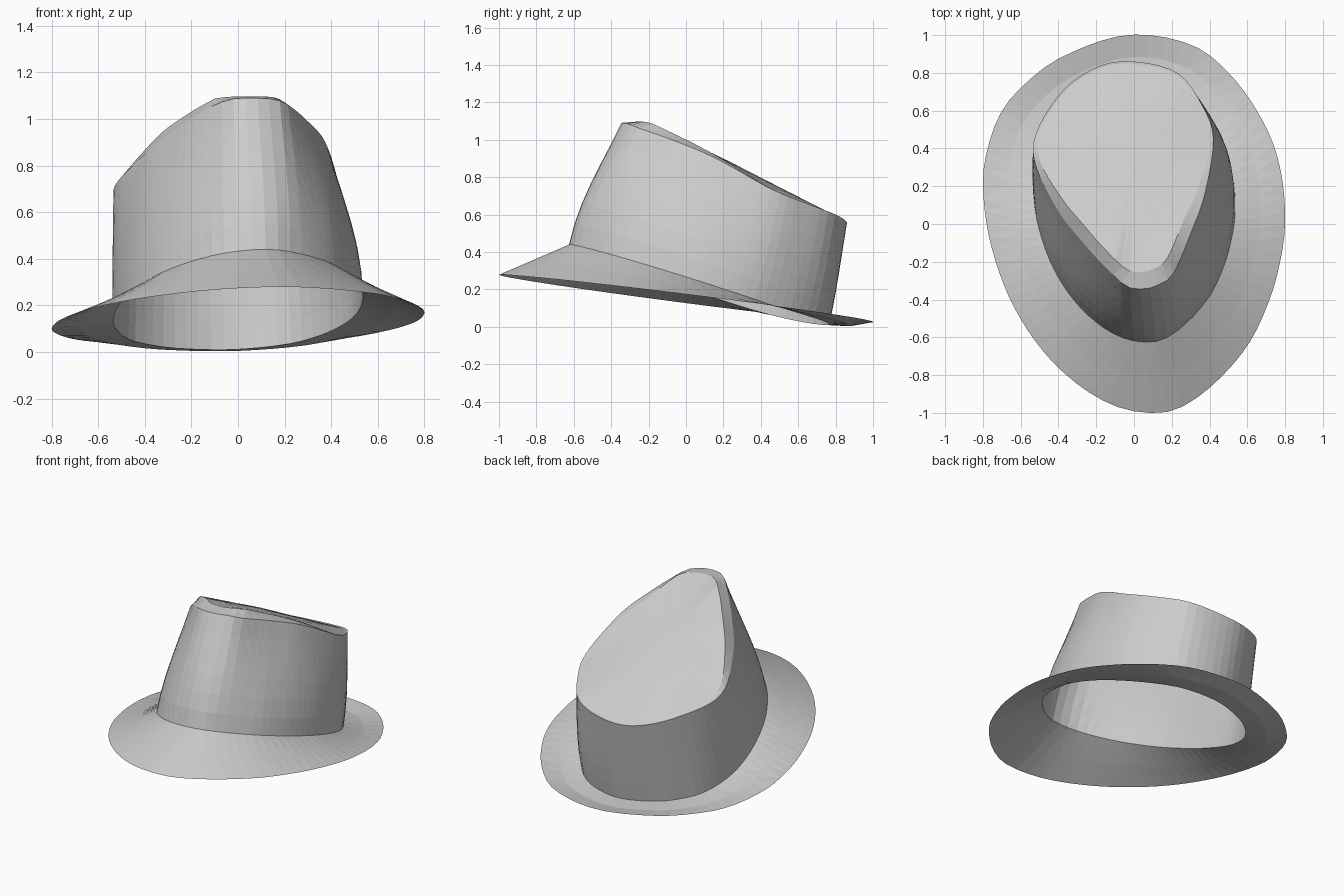
import bpy, bmesh, math
from mathutils import Vector

SEGMENTS = 72

cube = bpy.data.objects.get("Cube")
if cube:
    bpy.data.objects.remove(cube, do_unlink=True)

felt = bpy.data.materials.new("grey_felt")
felt.use_nodes = True
grey = (0.6, 0.6, 0.6, 1)
felt.diffuse_color = grey
felt.node_tree.nodes["Principled BSDF"].inputs["Base Color"].default_value = grey


def catmull(a, b, c, d, t):
    return 0.5 * (2 * b + (c - a) * t + (2 * a - 5 * b + 4 * c - d) * t * t
                  + (3 * b - a - 3 * c + d) * t ** 3)


def ring_by_angle(points, centre):
    """Smooth a closed outline and sample it at even angles about a centre."""
    pts = [Vector(p) for p in points]
    n, steps = len(pts), 40
    dense = [catmull(pts[i - 1], pts[i], pts[(i + 1) % n], pts[(i + 2) % n], s / steps)
             for i in range(n) for s in range(steps)]
    ring = []
    for k in range(SEGMENTS):
        a = math.tau * k / SEGMENTS
        ray = Vector((math.cos(a), math.sin(a)))
        ring.append(max(dense, key=lambda p: (p.xy - centre).normalized().dot(ray)).copy())
    return ring


def loft(name, rings, cap=None):
    """Skin a stack of rings into one sheet, optionally closed by a centre point."""
    bm = bmesh.new()
    loops = [[bm.verts.new(p) for p in ring] for ring in rings]
    for low, high in zip(loops, loops[1:]):
        for i in range(SEGMENTS):
            j = (i + 1) % SEGMENTS
            bm.faces.new((low[i], low[j], high[j], high[i]))
    if cap:
        tip = bm.verts.new(cap)
        for i in range(SEGMENTS):
            bm.faces.new((loops[-1][i], loops[-1][(i + 1) % SEGMENTS], tip))
    bmesh.ops.triangulate(bm, faces=bm.faces[:])
    mesh = bpy.data.meshes.new(name)
    bm.to_mesh(mesh)
    bm.free()
    mesh.materials.append(felt)
    obj = bpy.data.objects.new(name, mesh)
    bpy.context.collection.objects.link(obj)


# Outline of the brim, slightly skewed
brim_plan = [(0.8, 0), (0.775, 0.29), (0.69, 0.53), (0.52, 0.78), (0.3, 0.95), (-0.04, 1),
             (-0.39, 0.88), (-0.6, 0.72), (-0.71, 0.58), (-0.775, 0.4), (-0.8, 0.21),
             (-0.765, -0.08), (-0.66, -0.39), (-0.5, -0.65), (-0.31, -0.84), (-0.11, -0.96),
             (0.08, -1), (0.24, -0.975), (0.42, -0.85), (0.59, -0.66), (0.69, -0.47),
             (0.76, -0.26)]
edge = ring_by_angle([(x, y, 0.15 - 0.125 * y + 0.03 * x) for x, y in brim_plan],
                     Vector((0, 0)))

# Crown opening: the same outline, smaller and tipped towards the back
base = []
for p in edge:
    x, y = p.x * 0.67, p.y * 0.695 + 0.07
    lift = 0.1 * max(0, y - 0.3) ** 2
    base.append(Vector((x, y, 0.235 - 0.32 * y + 0.06 * x + lift)))

# Middle of the brim, sagging a little at the back
brim_middle = []
for e, b in zip(edge, base):
    m = e.lerp(b, 0.5)
    m.z -= 0.015 * max(0, m.y)
    brim_middle.append(m)

# Teardrop rim of the crown, pinched at the front
rim_centre = Vector((-0.02, 0.25))
rim = ring_by_angle([(0.08, -0.34, 1.09), (0.15, -0.31, 1.085), (0.21, -0.26, 1.065),
                     (0.3, -0.05, 0.99), (0.375, 0.16, 0.9), (0.42, 0.45, 0.74),
                     (0.36, 0.63, 0.665), (0.23, 0.8, 0.6), (0, 0.86, 0.56),
                     (-0.2, 0.83, 0.56), (-0.4, 0.68, 0.61), (-0.535, 0.4, 0.69),
                     (-0.42, 0.1, 0.83), (-0.26, -0.11, 0.965), (-0.13, -0.25, 1.045),
                     (-0.03, -0.335, 1.085)], rim_centre)


def wall_ring(t):
    """One level of the crown wall, swelling low down and mostly at the front."""
    ring = []
    for k, (b, r) in enumerate(zip(base, rim)):
        a = math.tau * k / SEGMENTS
        swell = 0.035 * (0.4 + 0.25 * math.cos(a) - 0.3 * math.sin(a))
        bulge = swell * 6 * t * (1 - t) ** 1.6
        ring.append(b.lerp(r, t) + Vector((math.cos(a), math.sin(a), 0)) * bulge)
    return ring


def crest(y):
    """Height of the sloping top along its middle."""
    return min(1.1, 1.005 - 0.5 * y)


# Sloping top: a bevel rises from the rim at the front and fades out at the back
top_centre = Vector((rim_centre.x, rim_centre.y, crest(rim_centre.y) - 0.005))
bevel = []
for p in rim:
    front = min(1, max(0, (0.5 - p.y) / 0.5))
    q = p.lerp(top_centre, 0.02 + 0.13 * front)
    q.z = p.z + 0.75 * front * (crest(q.y) - p.z)
    bevel.append(q)
top_middle = []
for p in bevel:
    q = p.lerp(top_centre, 0.5)
    q.z = 0.3 * q.z + 0.7 * (crest(q.y) - 0.01)
    top_middle.append(q)

loft("brim", [edge, brim_middle, base])
loft("crown_side", [wall_ring(i / 6) for i in range(7)])
loft("crown_top", [rim, bevel, top_middle], top_centre)
